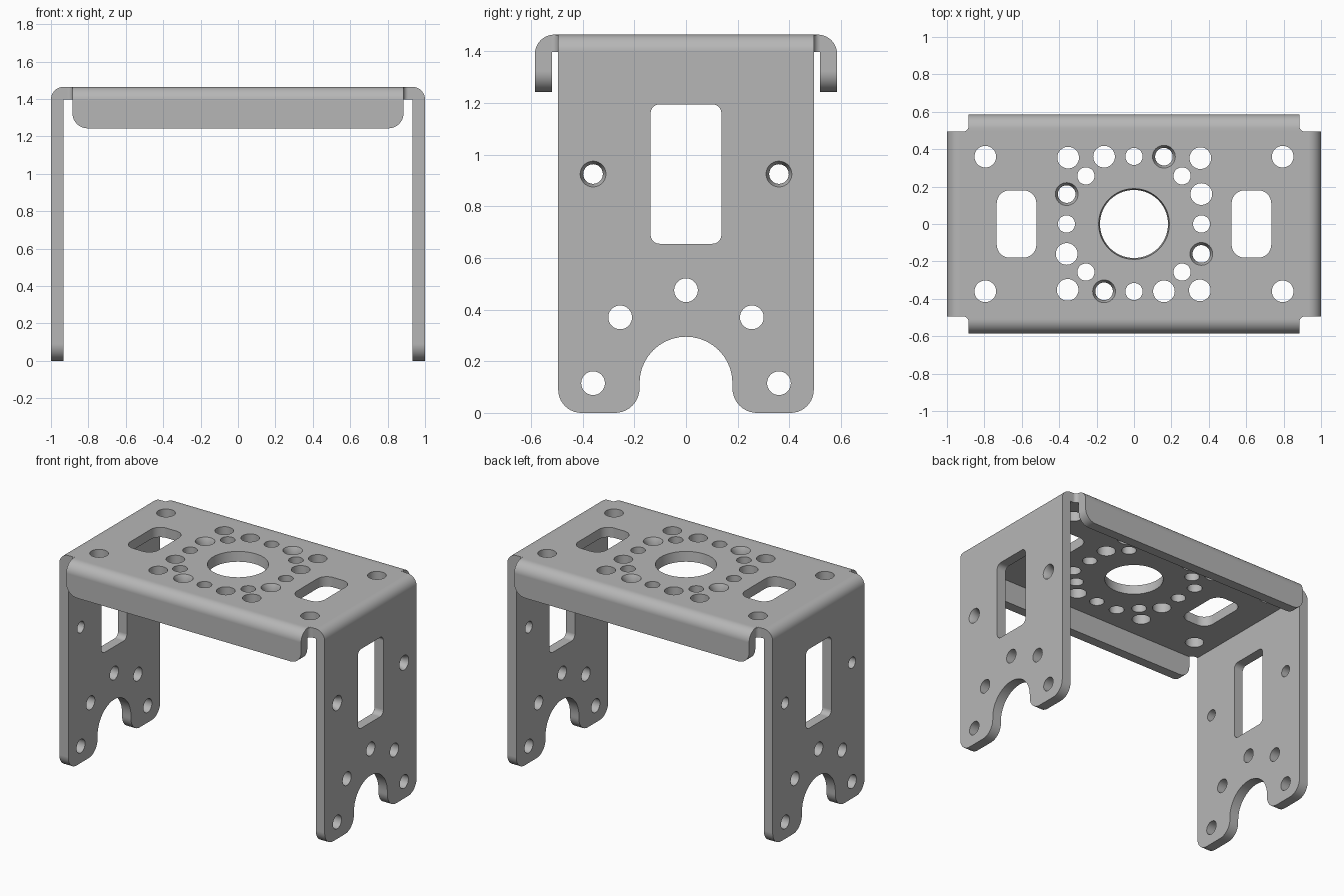
import bpy, bmesh
from math import cos, sin, pi
from mathutils import Vector

cube = bpy.data.objects.get("Cube")
if cube:
    bpy.data.objects.remove(cube, do_unlink=True)

TOP = 1.465        # overall height
T = 0.067          # sheet thickness
LEG_Y = 0.495      # half width of the legs
FLANGE_X = 0.885   # half length of the flanges

steel = bpy.data.materials.new("steel_grey")
steel.use_nodes = True
GREY = (0.47, 0.47, 0.47, 1)
steel.diffuse_color = GREY
steel.node_tree.nodes["Principled BSDF"].inputs["Base Color"].default_value = GREY


def outline(corners, steps=10):
    """Polygon from (a, b, radius) corners, each filleted by its radius."""
    pts = []
    for i, (a, b, r) in enumerate(corners):
        p = Vector((a, b))
        if r == 0:
            pts.append(p)
            continue
        u = (Vector(corners[i - 1][:2]) - p).normalized()
        v = (Vector(corners[(i + 1) % len(corners)][:2]) - p).normalized()
        for k in range(steps + 1):
            t = k / steps * pi / 2
            pts.append(p + u * r * (1 - sin(t)) + v * r * (1 - cos(t)))
    clean = []
    for p in pts:
        if not clean or (p - clean[-1]).length > 1e-5:
            clean.append(p)
    return clean


def rect(a0, b0, a1, b1, r):
    return outline([(a0, b0, r), (a1, b0, r), (a1, b1, r), (a0, b1, r)])


def circle(a, b, r, n=32):
    return [Vector((a + r * cos(2 * pi * k / n), b + r * sin(2 * pi * k / n))) for k in range(n)]


def loft(bm, axis, sections):
    """Closed solid through (depth, outline) sections along an axis."""
    place = {"x": lambda p, d: (d, p.x, p.y),
             "y": lambda p, d: (p.x, d, p.y),
             "z": lambda p, d: (p.x, p.y, d)}[axis]
    rings = [[bm.verts.new(place(p, d)) for p in pts] for d, pts in sections]
    for lo, hi in zip(rings, rings[1:]):
        for k in range(len(lo)):
            bm.faces.new((lo[k - 1], lo[k], hi[k], hi[k - 1]))
    bm.faces.new(rings[0])
    bm.faces.new(rings[-1])


def finish(name, bm):
    bmesh.ops.recalc_face_normals(bm, faces=bm.faces[:])
    me = bpy.data.meshes.new(name)
    bm.to_mesh(me)
    bm.free()
    me.materials.append(steel)
    ob = bpy.data.objects.new(name, me)
    bpy.context.collection.objects.link(ob)
    return ob


def prism(name, axis, pts, lo, hi):
    bm = bmesh.new()
    loft(bm, axis, [(lo, pts), (hi, pts)])
    return finish(name, bm)


def combine(ob, other, operation):
    mod = ob.modifiers.new("combine", 'BOOLEAN')
    mod.operation, mod.solver, mod.object = operation, 'EXACT', other
    bpy.context.view_layer.objects.active = ob
    bpy.ops.object.modifier_apply(modifier=mod.name)
    bpy.data.objects.remove(other, do_unlink=True)


def channel(half, bottom, bend):
    """Cross-section of a downward-facing bent sheet."""
    i = half - T
    return outline([(-half, bottom, 0), (-half, TOP, bend), (half, TOP, bend), (half, bottom, 0),
                    (i, bottom, 0), (i, TOP - T, 0), (-i, TOP - T, 0), (-i, bottom, 0)])


# Legs and top sheet, trimmed to the leg silhouette with its arch
bracket = prism("bracket", "y", channel(1, -0.1, 0.068), -0.7, 0.7)
leg_shape = outline([(-LEG_Y, 0, 0.09), (-LEG_Y, 1.7, 0), (LEG_Y, 1.7, 0), (LEG_Y, 0, 0.09),
                     (0.18, 0, 0.095), (0.18, 0.295, 0.18), (-0.18, 0.295, 0.18), (-0.18, 0, 0.095)])
combine(bracket, prism("leg_trim", "x", leg_shape, -1.2, 1.2), 'INTERSECT')

# Front and back flanges with rounded lower corners
flanges = prism("flanges", "x", channel(0.585, 1.1, 0.075), -1.2, 1.2)
flange_shape = outline([(-FLANGE_X, 1.243, 0.08), (-FLANGE_X, 1.7, 0),
                        (FLANGE_X, 1.7, 0), (FLANGE_X, 1.243, 0.08)])
combine(flanges, prism("flange_trim", "y", flange_shape, -0.7, 0.7), 'INTERSECT')
combine(bracket, flanges, 'UNION')

# Small fillets inside the corner notches
bm = bmesh.new()
R = 0.026
for sx in (-1, 1):
    for sy in (-1, 1):
        arc = [Vector((sx * (FLANGE_X + R - R * sin(t)), sy * (LEG_Y + R - R * cos(t))))
               for t in (k * pi / 12 for k in range(7))]
        inner = Vector((sx * (FLANGE_X - 0.01), sy * (LEG_Y - 0.01)))
        side = Vector((sx * (FLANGE_X + R), inner.y))
        end = Vector((inner.x, sy * (LEG_Y + R)))
        loft(bm, "z", [(d, [inner, side] + arc + [end]) for d in (TOP - T, TOP - 0.001)])
combine(bracket, finish("notch_fillets", bm), 'UNION')

# All openings gathered in one cutter
bm = bmesh.new()
LOW, HIGH = TOP - T - 0.03, TOP + 0.03


def top_cut(pts):
    loft(bm, "z", [(LOW, pts), (HIGH, pts)])


def leg_cut(pts):
    loft(bm, "x", [(-1.1, pts), (1.1, pts)])


# Leg window and round holes
leg_cut(rect(-0.137, 0.655, 0.137, 1.195, 0.035))
for y, z in ((0, 0.475), (-0.255, 0.37), (0.255, 0.37), (-0.36, 0.115), (0.36, 0.115)):
    leg_cut(circle(y, z, 0.046))

# Holes countersunk on the left leg only
for y in (-0.36, 0.36):
    loft(bm, "x", [(d, circle(y, 0.925, r))
                   for d, r in ((-1.1, 0.038), (0.97, 0.038), (1, 0.05), (1.1, 0.05))])

# Top slots and corner holes
for s in (-1, 1):
    top_cut(rect(s * 0.628 - 0.106, -0.18, s * 0.628 + 0.106, 0.18, 0.07))
    for y in (-0.36, 0.36):
        top_cut(circle(s * 0.795, y, 0.058))

# Slightly tapered centre hole
loft(bm, "z", [(LOW, circle(0, 0, 0.182, 64)), (TOP - T, circle(0, 0, 0.182, 64)),
               (TOP, circle(0, 0, 0.189, 64)), (HIGH, circle(0, 0, 0.189, 64))])

# Ring of holes, repeated each quarter turn
for turn in range(4):
    c, s = (1, 0, -1, 0)[turn], (0, 1, 0, -1)[turn]
    for x, y, r in ((-0.16, 0.36, 0.058), (0, 0.361, 0.046),
                    (0.257, 0.257, 0.046), (0.355, 0.352, 0.058)):
        top_cut(circle(c * x - s * y, s * x + c * y, r))
    a, b = c * 0.16 - s * 0.36, s * 0.16 + c * 0.36
    loft(bm, "z", [(d, circle(a, b, r)) for d, r in
                   ((LOW, 0.047), (TOP - 0.03, 0.047), (TOP, 0.061), (HIGH, 0.061))])
combine(bracket, finish("openings", bm), 'DIFFERENCE')

# Smooth bends, crisp edges
bpy.ops.object.select_all(action='DESELECT')
bracket.select_set(True)
bpy.context.view_layer.objects.active = bracket
bpy.ops.object.shade_smooth_by_angle(angle=pi / 6)
weighted = bracket.modifiers.new("even_normals", 'WEIGHTED_NORMAL')
weighted.keep_sharp = True
weighted.weight = 100
